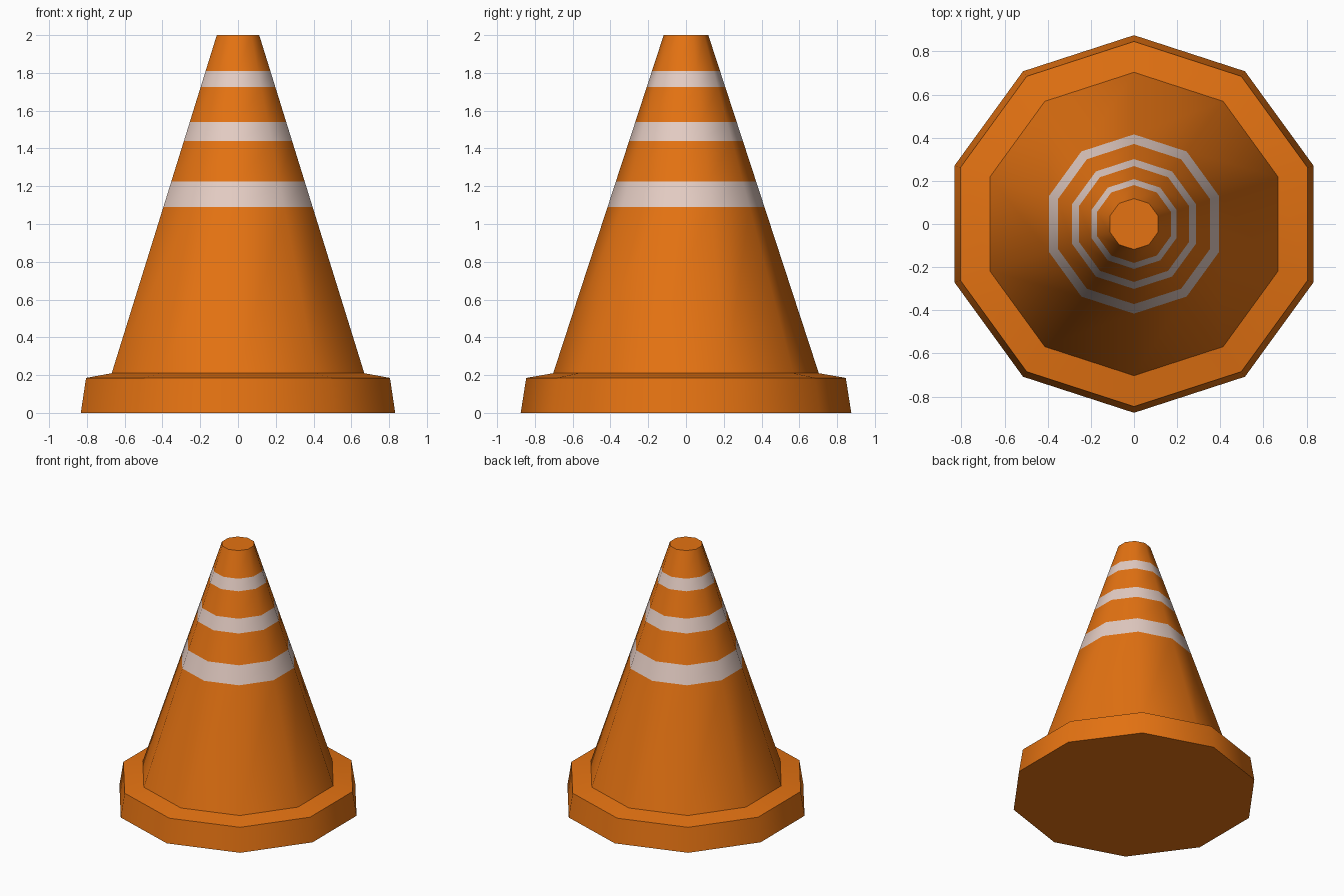
import bpy
import bmesh
import math

if "Cube" in bpy.data.objects:
    bpy.data.objects.remove(bpy.data.objects["Cube"])

SIDES = 10


def material(name, color):
    m = bpy.data.materials.new(name)
    m.diffuse_color = (*color, 1.0)
    m.use_nodes = True
    m.node_tree.nodes["Principled BSDF"].inputs["Base Color"].default_value = m.diffuse_color
    return m


orange = material("orange plastic", (0.78, 0.17, 0.006))
white = material("pale reflective band", (0.78, 0.61, 0.55))


def lathe(name, profile, mats, cap_bottom=False, cap_top=False, bands=()):
    """Spin (radius, z) points into a ten-sided shell; bands get material 1."""
    bm = bmesh.new()
    rings = []
    for r, z in profile:
        rings.append([bm.verts.new((r * math.cos(a), r * math.sin(a), z))
                      for a in (math.pi / 2 + math.tau * i / SIDES for i in range(SIDES))])
    for k in range(len(rings) - 1):
        low, high = rings[k], rings[k + 1]
        mid = (profile[k][1] + profile[k + 1][1]) / 2
        for i in range(SIDES):
            j = (i + 1) % SIDES
            f = bm.faces.new((low[i], low[j], high[j], high[i]))
            f.material_index = int(any(a < mid < b for a, b in bands))
    if cap_bottom:
        bm.faces.new(rings[0][::-1])
    if cap_top:
        bm.faces.new(rings[-1])
    mesh = bpy.data.meshes.new(name)
    bm.to_mesh(mesh)
    bm.free()
    for m in mats:
        mesh.materials.append(m)
    obj = bpy.data.objects.new(name, mesh)
    bpy.context.collection.objects.link(obj)
    # Smooth around the sides, sharp at the rims
    bpy.ops.object.select_all(action='DESELECT')
    obj.select_set(True)
    bpy.context.view_layer.objects.active = obj
    bpy.ops.object.shade_smooth_by_angle(angle=math.radians(40))
    return obj


R_LOW, Z_LOW, R_TOP, Z_TOP = 0.703, 0.21, 0.118, 2.0

# Foot: low tapered slab with a gently sloping top
lathe("base", [(0.875, 0), (0.846, 0.185), (R_LOW, Z_LOW)], [orange], cap_bottom=True)

# Cone body: straight taper, cut at the edges of the three bands
bands = [(1.09, 1.225), (1.44, 1.54), (1.725, 1.81)]
heights = [Z_LOW] + [z for b in bands for z in b] + [Z_TOP]
body = [(R_LOW + (R_TOP - R_LOW) * (z - Z_LOW) / (Z_TOP - Z_LOW), z) for z in heights]
lathe("cone_body", body, [orange, white], cap_top=True, bands=bands)
